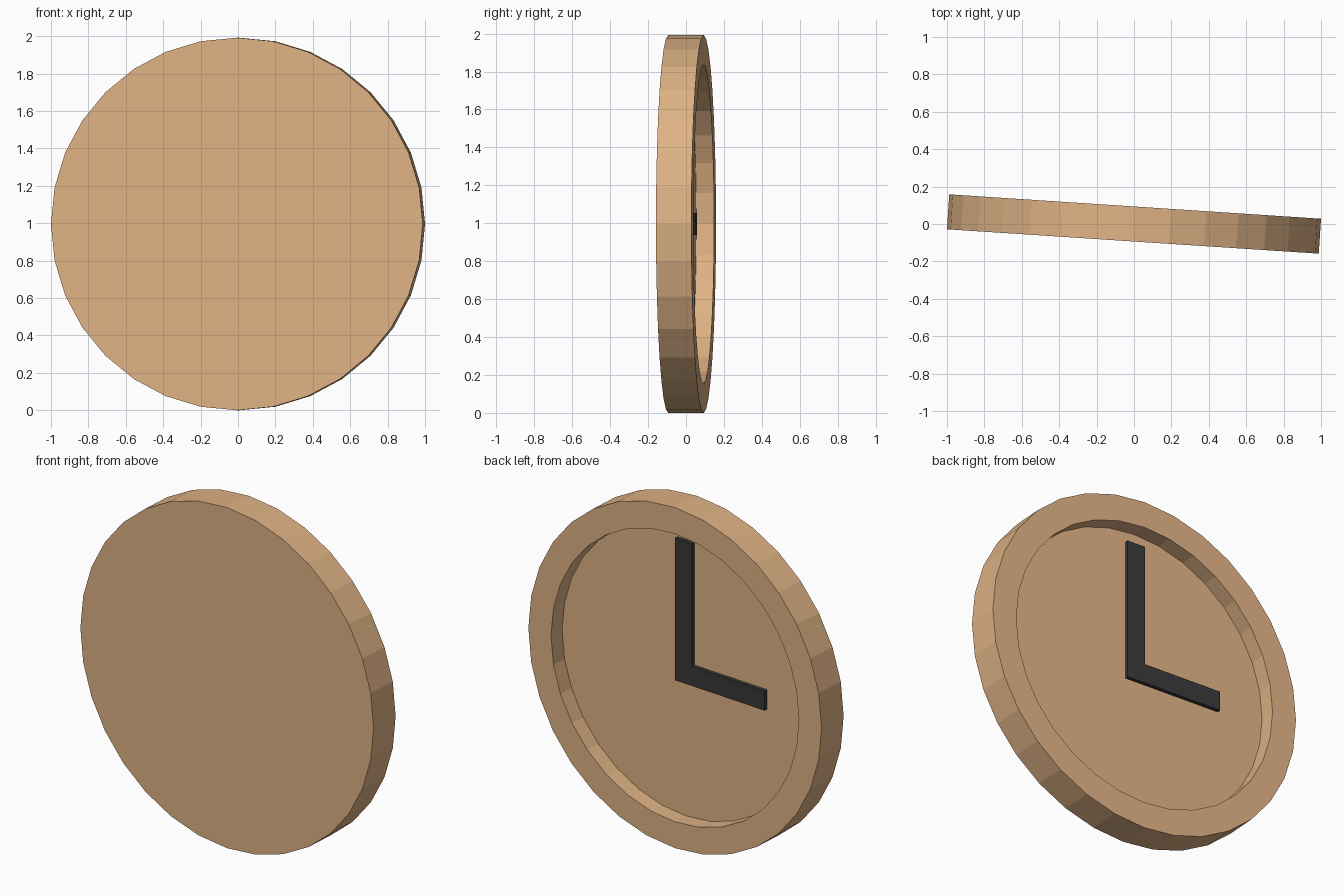
import bpy, bmesh, math
from mathutils import Matrix

cube = bpy.data.objects.get("Cube")
if cube:
    bpy.data.objects.remove(cube, do_unlink=True)

RADIUS, INNER, THICK, DEPTH, SIDES = 0.996, 0.842, 0.187, 0.094, 32
HAND_W, HAND_T = 0.114, 0.022

# Local z is the dial's outward direction; it becomes +y, turned slightly about z
PLACE = (Matrix.Translation((0, 0, RADIUS))
         @ Matrix.Rotation(math.radians(-3.75), 4, 'Z')
         @ Matrix.Rotation(math.radians(-90), 4, 'X'))


def material(name, rgb):
    mat = bpy.data.materials.new(name)
    mat.use_nodes = True
    mat.diffuse_color = (*rgb, 1)
    bsdf = next(n for n in mat.node_tree.nodes if n.type == 'BSDF_PRINCIPLED')
    bsdf.inputs["Base Color"].default_value = (*rgb, 1)
    return mat


def finish(name, bm, mat):
    bmesh.ops.recalc_face_normals(bm, faces=bm.faces)
    bm.transform(PLACE)
    mesh = bpy.data.meshes.new(name)
    bm.to_mesh(mesh)
    bm.free()
    mesh.materials.append(mat)
    obj = bpy.data.objects.new(name, mesh)
    bpy.context.collection.objects.link(obj)
    return obj


wood = material("tan wood", (0.74, 0.45, 0.235))
black = material("charcoal", (0.04, 0.04, 0.04))

# Round case with a recessed dial
bm = bmesh.new()
bmesh.ops.create_cone(bm, cap_ends=True, segments=SIDES, radius1=RADIUS,
                      radius2=RADIUS, depth=THICK)
dial = max(bm.faces, key=lambda f: f.calc_center_median().z)
bmesh.ops.inset_region(bm, faces=[dial], use_even_offset=True,
                       thickness=(RADIUS - INNER) * math.cos(math.pi / SIDES))
ext = bmesh.ops.extrude_discrete_faces(bm, faces=[dial])
bmesh.ops.translate(bm, verts=ext["faces"][0].verts, vec=(0, 0, -DEPTH))
finish("clock_case", bm, wood)

# Hands: one L-shaped plate, long arm up and short arm towards -x
h = HAND_W / 2
outline = [(h, -h), (h, 0.775), (-h, 0.775), (-h, h), (-0.55, h), (-0.55, -h)]
bm = bmesh.new()
floor = THICK / 2 - DEPTH
# Local y points down once placed, so the outline height is negated
face = bm.faces.new([bm.verts.new((x, -z, floor)) for x, z in outline])
ext = bmesh.ops.extrude_face_region(bm, geom=[face])
top = [v for v in ext["geom"] if isinstance(v, bmesh.types.BMVert)]
bmesh.ops.translate(bm, verts=top, vec=(0, 0, HAND_T))
finish("clock_hands", bm, black)
